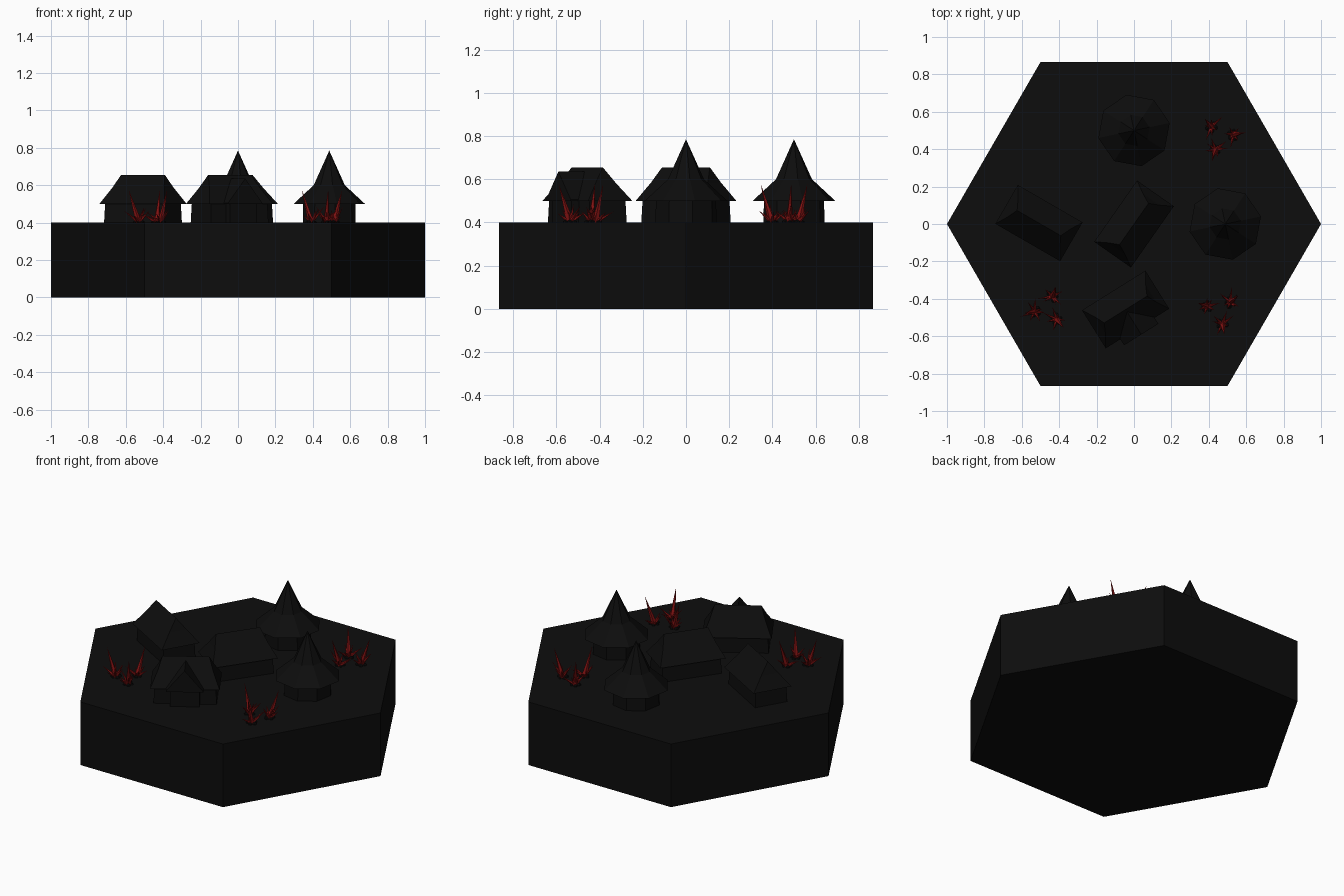
import bpy, bmesh, math, random
from mathutils import Vector, Matrix

if "Cube" in bpy.data.objects:
    bpy.data.objects.remove(bpy.data.objects["Cube"], do_unlink=True)

GROUND = 0.4
EAVE = 0.5


def material(name, rgb):
    mat = bpy.data.materials.new(name)
    mat.use_nodes = True
    mat.diffuse_color = (*rgb, 1)
    mat.node_tree.nodes["Principled BSDF"].inputs["Base Color"].default_value = (*rgb, 1)
    return mat


BLACK = material("charcoal_black", (0.004, 0.004, 0.004))
RED = material("dark_red", (0.22, 0.006, 0.006))


def finish(name, bm, mat, location=(0, 0, 0), angle=0):
    bmesh.ops.recalc_face_normals(bm, faces=bm.faces)
    mesh = bpy.data.meshes.new(name)
    bm.to_mesh(mesh)
    bm.free()
    mesh.materials.append(mat)
    obj = bpy.data.objects.new(name, mesh)
    obj.location = location
    obj.rotation_euler.z = math.radians(angle)
    bpy.context.collection.objects.link(obj)
    return obj


def loft(rings):
    """Closed solid through matching rings of points."""
    bm = bmesh.new()
    loops = [[bm.verts.new(p) for p in ring] for ring in rings]
    for low, high in zip(loops, loops[1:]):
        for i in range(len(low)):
            j = (i + 1) % len(low)
            bm.faces.new((low[i], low[j], high[j], high[i]))
    bm.faces.new(loops[0][::-1])
    bm.faces.new(loops[-1])
    bmesh.ops.remove_doubles(bm, verts=bm.verts, dist=0.0005)
    return bm


def rectangle(a, b, z):
    return [(-a, -b, z), (a, -b, z), (a, b, z), (-a, b, z)]


def polygon(sides, r, z, turn=0):
    return [(r * math.cos(math.tau * i / sides + turn),
             r * math.sin(math.tau * i / sides + turn), z) for i in range(sides)]


def gable_prism(half, eave, ridge, bottom, y0, y1):
    """Pitched-roof section running along y."""
    section = [(-half, bottom), (half, bottom), (half, eave), (0, ridge), (-half, eave)]
    return loft([[(x, y, z) for x, z in section] for y in (y0, y1)])


# Hexagonal base
finish("hexagon_base", loft([polygon(6, 1, 0), polygon(6, 1, GROUND)]), BLACK)


# Hipped houses with a slight flare at the eaves
def house(name, x, y, angle):
    walls = loft([rectangle(0.182, 0.102, GROUND - 0.01), rectangle(0.177, 0.097, EAVE + 0.01)])
    finish(name + "_walls", walls, BLACK, (x, y, 0), angle)
    roof = loft([rectangle(0.2, 0.12, EAVE), rectangle(0.16, 0.053, 0.585),
                 rectangle(0.135, 0.0001, 0.655)])
    finish(name + "_roof", roof, BLACK, (x, y, 0), angle)


house("side_house", -0.508, 0.005, -30)
house("middle_house", 0, 0, 55)
house("front_house", -0.045, -0.457, 32)

# Cross-gabled wing of the front house
wing_place = ((-0.045, -0.457, 0), 32)
finish("wing_walls", gable_prism(0.085, 0.51, 0.61, GROUND - 0.01, -0.14, 0), BLACK, *wing_place)
finish("wing_roof", gable_prism(0.108, EAVE + 0.005, 0.635, EAVE, -0.158, 0), BLACK, *wing_place)


# Round huts with pointed roofs
def hut(name, x, y, angle):
    walls = loft([polygon(8, 0.145, GROUND - 0.01), polygon(8, 0.142, EAVE + 0.01)])
    finish(name + "_walls", walls, BLACK, (x, y, 0), angle)
    roof = loft([polygon(8, 0.195, EAVE), polygon(8, 0.085, 0.6), polygon(8, 0.0001, 0.785)])
    finish(name + "_roof", roof, BLACK, (x, y, 0), angle)


hut("back_hut", 0, 0.5, 12)
hut("left_hut", 0.488, 0, 12)


# Clumps of outward-leaning crystal spikes on dark stones
def add_spike(bm, base, lean, heading, length, radius):
    tilt = Matrix.Rotation(heading, 4, 'Z') @ Matrix.Rotation(lean, 4, 'Y')
    place = Matrix.Translation(base) @ tilt @ Matrix.Translation((0, 0, length / 2))
    bmesh.ops.create_cone(bm, cap_ends=True, segments=5, radius1=radius,
                          radius2=0, depth=length, matrix=place)


def crystal_cluster(name, x, y, turn):
    spikes, stones = bmesh.new(), bmesh.new()
    for k in range(3):
        out = math.radians(turn + 120 * k)
        base = Vector((0.072 * math.cos(out), 0.072 * math.sin(out), GROUND))
        # One tall crystal leans away from the middle of the cluster
        add_spike(spikes, base, 0.3, out, 0.185, 0.018)
        for i in range(7):
            heading = out + math.tau * i / 7 + random.uniform(-0.3, 0.3)
            add_spike(spikes, base, random.uniform(0.45, 1.05), heading,
                      random.uniform(0.06, 0.11), 0.011)
        for i in range(5):
            heading = out + math.tau * i / 5
            offset = Vector((math.cos(heading), math.sin(heading), 0)) * 0.022
            bmesh.ops.create_icosphere(stones, subdivisions=1, radius=random.uniform(0.009, 0.015),
                                       matrix=Matrix.Translation(base + offset))
    finish(name + "_crystals", spikes, RED, (x, y, 0))
    finish(name + "_stones", stones, BLACK, (x, y, 0))


random.seed(4)
crystal_cluster("back_left", 0.46, 0.465, 130)
crystal_cluster("front_left", 0.46, -0.465, 40)
crystal_cluster("front_right", -0.46, -0.455, 70)
